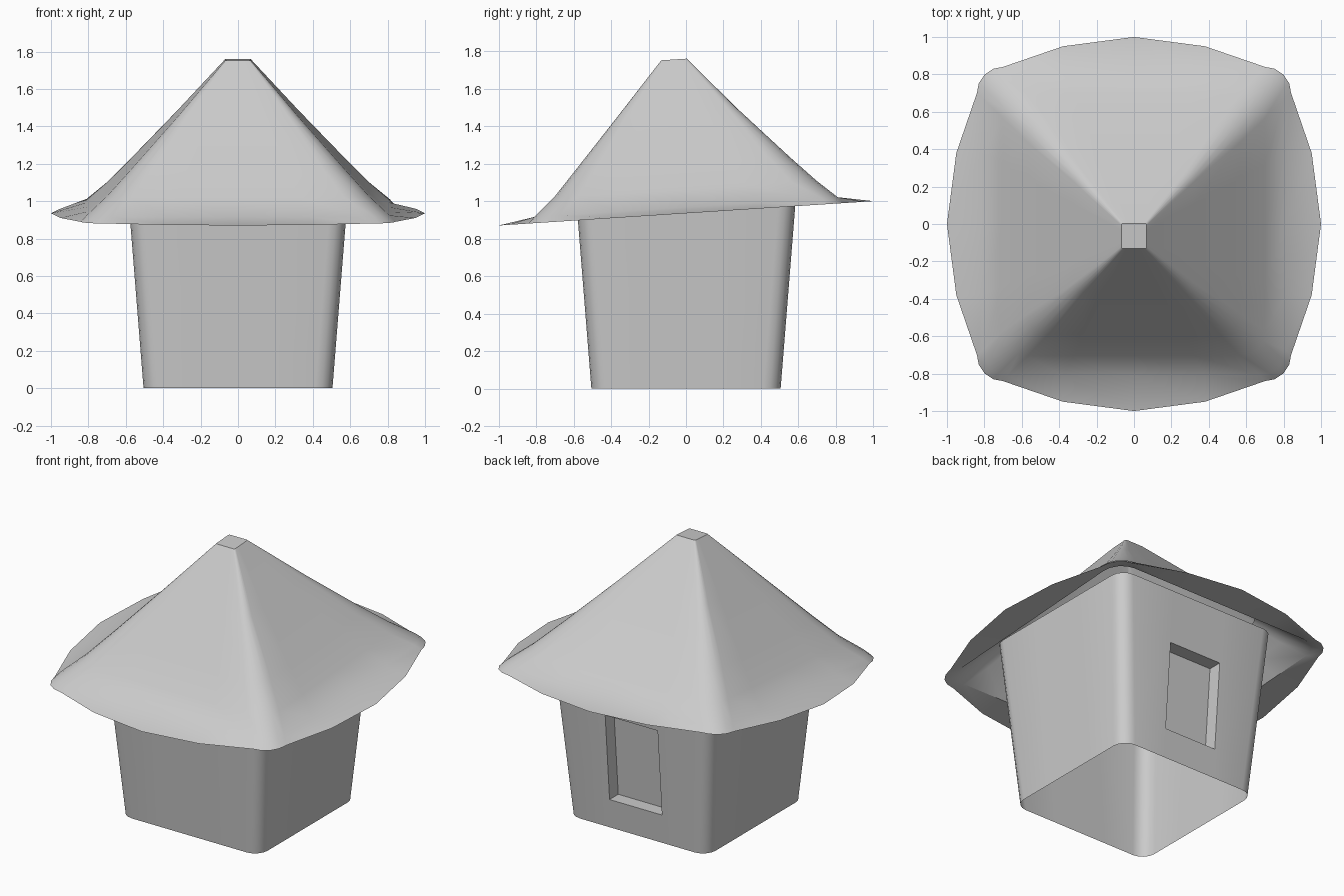
import bpy, bmesh, math

if "Cube" in bpy.data.objects:
    bpy.data.objects.remove(bpy.data.objects["Cube"])


def ring(bm, half, radius, z, sides, yc=0.0, arc=4):
    """Rounded-square loop; sides = (position along side, outward bulge); z may depend on y."""
    pts = []
    for k in range(4):
        c, s = math.cos(k * math.pi / 2), math.sin(k * math.pi / 2)
        local = [(half + b, t) for t, b in sides]
        for i in range(arc + 1):
            a = i / arc * math.pi / 2
            local.append((half - radius + radius * math.cos(a),
                          half - radius + radius * math.sin(a)))
        pts += [(x * c - y * s, x * s + y * c + yc) for x, y in local]
    return [bm.verts.new((x, y, z(y))) for x, y in pts]


def bridge(bm, rings):
    for a, b in zip(rings, rings[1:]):
        n = len(a)
        for i in range(n):
            j = (i + 1) % n
            bm.faces.new((a[i], a[j], b[j], b[i]))


def finish(bm, name, angle):
    bmesh.ops.recalc_face_normals(bm, faces=bm.faces)
    me = bpy.data.meshes.new(name)
    bm.to_mesh(me)
    bm.free()
    ob = bpy.data.objects.new(name, me)
    bpy.context.collection.objects.link(ob)
    bpy.ops.object.select_all(action='DESELECT')
    ob.select_set(True)
    bpy.context.view_layer.objects.active = ob
    bpy.ops.object.shade_smooth_by_angle(angle=math.radians(angle))


# Walls: open-bottomed flared shell with a recessed window in the back
bm = bmesh.new()
levels = [0, 0.19, 0.76, 1.1]
win = 0.19
bridge(bm, [ring(bm, 0.505 + 0.08 * h, 0.09, lambda y, h=h: h,
                 [(-0.415 - 0.08 * h, 0), (-win, 0), (win, 0)]) for h in levels])
bmesh.ops.remove_doubles(bm, verts=bm.verts, dist=0.0005)
bmesh.ops.recalc_face_normals(bm, faces=bm.faces)
for f in bm.faces:
    c = f.calc_center_median()
    if c.y > 0.4 and abs(c.x) < 0.05 and 0.3 < c.z < 0.6:
        pane = f
new = bmesh.ops.extrude_face_region(bm, geom=[pane])
if pane.is_valid:
    bmesh.ops.delete(bm, geom=[pane], context='FACES_ONLY')
for v in new['geom']:
    if isinstance(v, bmesh.types.BMVert):
        v.co.y -= 0.09
finish(bm, "walls", 30)


# Roof: leaning pyramid whose eaves spread to a tilted, bulging brim
def tilt(z0):
    return lambda y: z0 + 0.065 * y


def along(w, mid=0.0, quarter=0.0):
    return [(-0.38 * w, quarter), (0, mid), (0.38 * w, quarter)]


bm = bmesh.new()
rings = [
    ring(bm, 0.068, 0.01, tilt(1.76), along(0.08), -0.064),
    ring(bm, 0.32, 0.05, tilt(1.475), along(0.4), -0.045),
    ring(bm, 0.57, 0.11, tilt(1.203), along(0.7), -0.02),
    ring(bm, 0.70, 0.13, tilt(1.065), along(0.85), -0.005),
    ring(bm, 0.81, 0.135, tilt(0.968), along(1)),
    ring(bm, 0.84, 0.14, tilt(0.935), along(1, 0.16, 0.11)),
    ring(bm, 0.785, 0.13, tilt(0.948), along(1)),
    ring(bm, 0.68, 0.13, tilt(1.055), along(0.85), -0.005),
    ring(bm, 0.55, 0.11, tilt(1.19), along(0.7), -0.02),
]
bridge(bm, rings)
bm.faces.new(rings[0])
finish(bm, "roof", 35)
